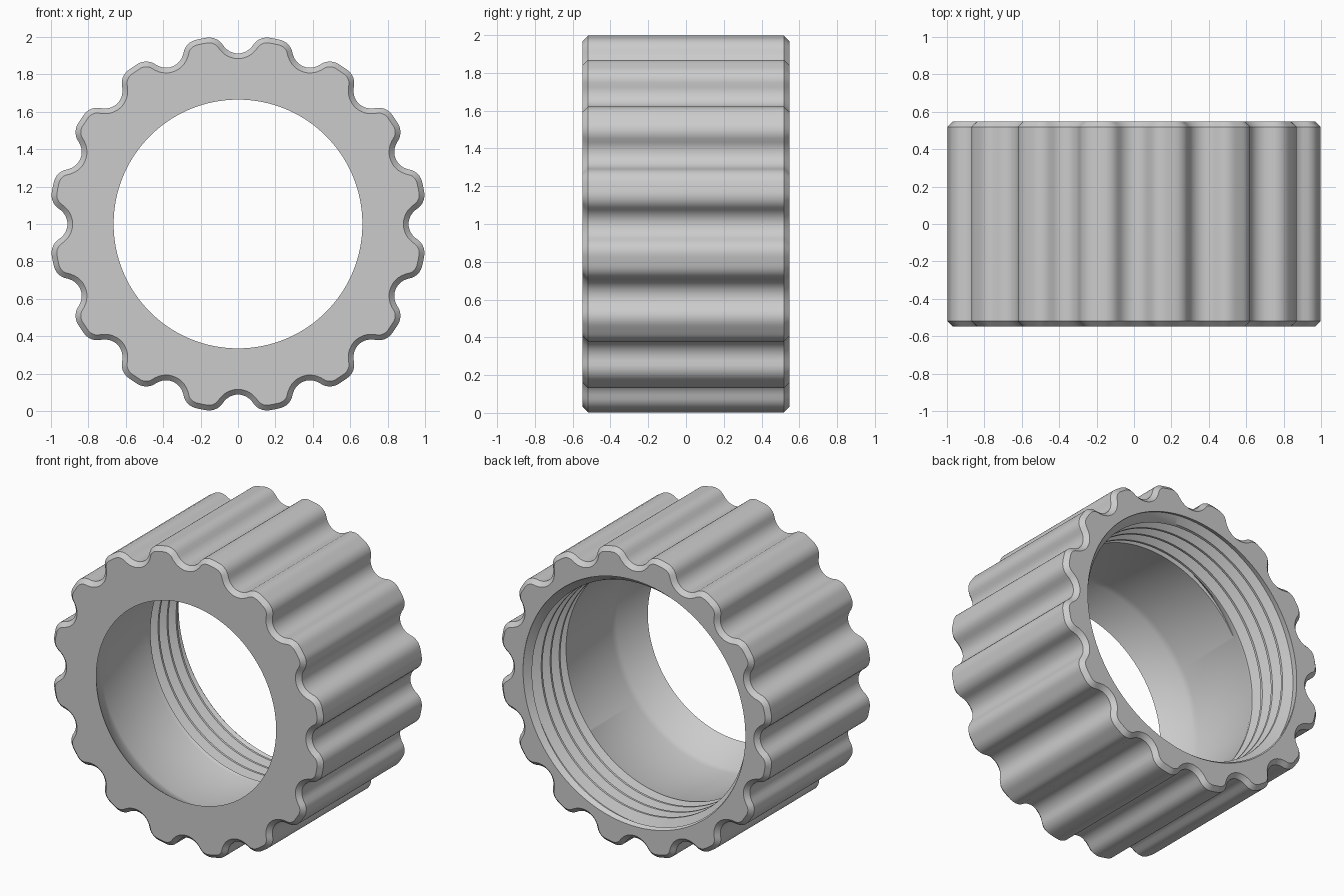
import bpy, bmesh, math
from math import cos, sin, radians, sqrt, tau

cube = bpy.data.objects.get("Cube")
if cube:
    bpy.data.objects.remove(cube)

LOBES, COLS = 16, 480
HALF = 0.547          # half the depth
CHAMFER = 0.028
VALLEY, TIP = 0.912, 1.01
FLANK = radians(9.7)  # angle from valley centre to lobe top
OPENING, ROOT, CREST, WALL = 0.822, 0.835, 0.776, 0.784
PITCH, THREAD_END = 0.095, 0.4
FADE_IN, FADE_OUT = 0.06, 0.02


def grip_radius(a):
    """Lobed outline: two tangent arcs per flank, valley at angle zero."""
    step = tau / LOBES
    off = abs((a + step / 2) % step - step / 2)
    rise = TIP - VALLEY
    width = FLANK * (TIP + VALLEY) / 2
    rho = (width ** 2 + rise ** 2) / (4 * rise)
    s = min(off / FLANK, 1) * width
    if s < width / 2:
        return VALLEY + rho - sqrt(rho ** 2 - s ** 2)
    return TIP - rho + sqrt(rho ** 2 - (width - s) ** 2)


def outline(a, inset=0):
    """Point on the outline, moved inwards along its normal."""
    r, e = grip_radius(a), 0.001
    slope = (grip_radius(a + e) - grip_radius(a - e)) / (2 * e)
    nx, nz = r * cos(a) + slope * sin(a), r * sin(a) - slope * cos(a)
    n = math.hypot(nx, nz)
    return r * cos(a) - inset * nx / n, r * sin(a) - inset * nz / n


def thread_radius(r, d):
    """Thread radius, faded into the opening and into the smooth wall."""
    start = min(d / FADE_IN, 1)
    end = min((THREAD_END - d) / FADE_OUT, 1)
    r = OPENING + (r - OPENING) * start
    return WALL + (r - WALL) * end


def section(col):
    """Closed cross-section of the ring at one column."""
    a = tau * col / COLS
    pts = []
    for y, inset in ((-HALF, CHAMFER), (-HALF + CHAMFER, 0),
                     (HALF - CHAMFER, 0), (HALF, CHAMFER)):
        x, z = outline(a, inset)
        pts.append((x, y, z))

    # helical thread with flat roots and crests
    bore = [(OPENING, 0)]
    for turn in range(-2, 6):
        for part, r in ((-0.2, ROOT), (0, ROOT), (0.32, CREST), (0.48, CREST)):
            d = PITCH * (turn + part + col / COLS)
            d = min(max(d, 0), THREAD_END)
            bore.append((thread_radius(r, d), d))
    # smooth wall, sloping shoulder and front hole
    bore += [(WALL, THREAD_END), (WALL, 0.88), (0.775, 0.92),
             (0.672, 1.085), (0.665, 2 * HALF)]
    pts += [(r * cos(a), HALF - d, r * sin(a)) for r, d in bore]
    return pts


# lobed ring nut with threaded bore
bm = bmesh.new()
columns = [[bm.verts.new((x, y, z + 1)) for x, y, z in section(c)]
           for c in range(COLS + 1)]
rows = len(columns[0])
for left, right in zip(columns, columns[1:]):
    for i in range(rows):
        j = (i + 1) % rows
        bm.faces.new((left[i], left[j], right[j], right[i]))
bmesh.ops.remove_doubles(bm, verts=bm.verts, dist=0.00005)
bmesh.ops.recalc_face_normals(bm, faces=bm.faces)

mesh = bpy.data.meshes.new("ring_nut")
bm.to_mesh(mesh)
bm.free()
ring = bpy.data.objects.new("ring_nut", mesh)
bpy.context.collection.objects.link(ring)

# one plain grey
grey = bpy.data.materials.new("plain_grey")
grey.use_nodes = True
colour = (0.6, 0.6, 0.6, 1)
grey.diffuse_color = colour
grey.node_tree.nodes["Principled BSDF"].inputs["Base Color"].default_value = colour
mesh.materials.append(grey)

bpy.context.view_layer.objects.active = ring
ring.select_set(True)
bpy.ops.object.shade_smooth_by_angle(angle=radians(35))
